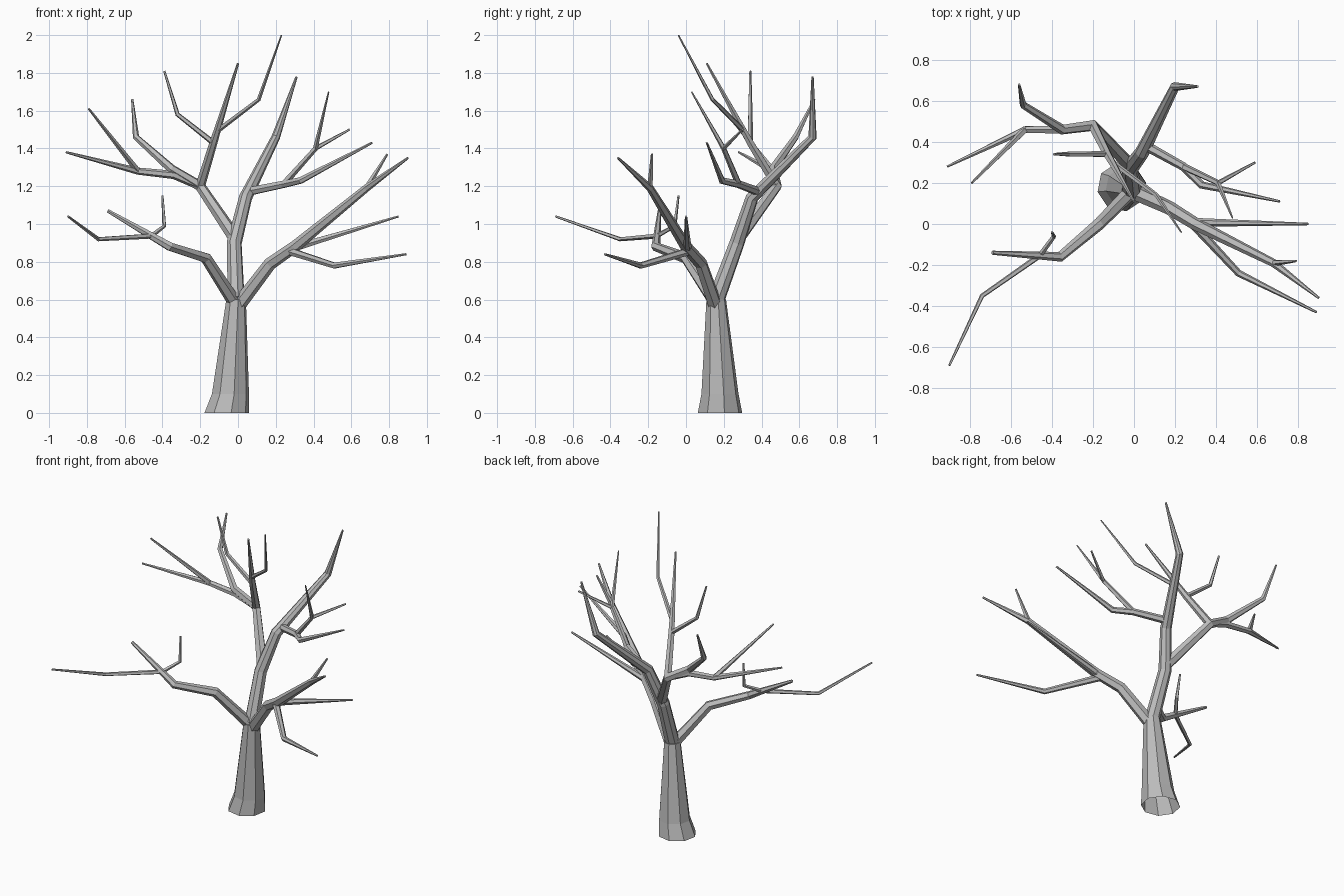
import bpy, bmesh
from math import cos, sin, pi
from mathutils import Vector

cube = bpy.data.objects.get("Cube")
if cube:
    bpy.data.objects.remove(cube, do_unlink=True)

bark = bpy.data.materials.new("grey bark")
bark.use_nodes = True
bark.diffuse_color = (0.5, 0.5, 0.5, 1)
bsdf = bark.node_tree.nodes["Principled BSDF"]
bsdf.inputs["Base Color"].default_value = bark.diffuse_color
bsdf.inputs["Roughness"].default_value = 0.9


def tube(name, points, radii, sides, upright=False):
    """Faceted tube along the points; an upright one has level rings and an open foot."""
    steps = [(b - a).normalized() for a, b in zip(points, points[1:])]
    bm = bmesh.new()
    rings, side, previous = [], None, None
    for i, (point, radius) in enumerate(zip(points, radii)):
        # each ring bisects the two neighbouring segments
        axis = (steps[max(i - 1, 0)] + steps[min(i, len(steps) - 1)]).normalized()
        if upright:
            axis = Vector((0, 0, 1))
        if previous is None:
            side = axis.orthogonal().normalized()
        else:
            side = previous.rotation_difference(axis) @ side
        previous, other = axis, axis.cross(side)
        angles = [2 * pi * (k + 0.25) / sides for k in range(sides)]
        rings.append([bm.verts.new(point + radius * (side * cos(a) + other * sin(a)))
                      for a in angles])
    for low, high in zip(rings, rings[1:]):
        for k in range(sides):
            n = (k + 1) % sides
            bm.faces.new((low[k], low[n], high[n], high[k]))
    if not upright:
        bm.faces.new(rings[0][::-1])
    bm.faces.new(rings[-1])
    mesh = bpy.data.meshes.new(name)
    bm.to_mesh(mesh)
    bm.free()
    mesh.materials.append(bark)
    bpy.context.collection.objects.link(bpy.data.objects.new(name, mesh))
    return points, radii


def branch(name, parent, place, share, *path, tip=0.006):
    """Limb that forks from its parent at a place along it and thins towards its tip."""
    parent_points, parent_radii = parent
    i = min(int(place), len(parent_points) - 2)
    t = place - i
    start = parent_points[i].lerp(parent_points[i + 1], t)
    thick = share * (parent_radii[i] * (1 - t) + parent_radii[i + 1] * t)
    points = [start] + [Vector(p) for p in path]
    # the thinning depends on the length still to go
    lengths = [(b - a).length for a, b in zip(points, points[1:])]
    left = [sum(lengths[k:]) / sum(lengths) for k in range(len(points))]
    radii = [tip + (thick - tip) * f ** 0.6 for f in left]
    sides = 8 if thick > 0.04 else 6 if thick > 0.02 else 5
    return tube(name, points, radii, sides)


# Trunk with flared foot
trunk = tube("trunk", [Vector(p) for p in ((-.06, .18, 0), (-.04, .18, .1), (-.01, .16, .6))],
             (.12, .1, .053), 8, upright=True)

# Central leader
leader = branch("leader", trunk, 2, .87, (-.02, .27, .9), (.04, .35, 1.14),
                (.2, .67, 1.46), (.31, .67, 1.78))

# Rear right crown
rear = branch("rear_branch", leader, 1.1, .9, (-.2, .48, 1.2), (-.35, .46, 1.29),
              (-.54, .58, 1.46), (-.56, .68, 1.66))
rear_side = branch("rear_side_branch", rear, 1.1, .85, (-.34, .46, 1.26),
                   (-.53, .46, 1.28), (-.91, .28, 1.38))
branch("rear_side_twig", rear_side, 2, .9, (-.79, .2, 1.61))
upright = branch("upright_branch", rear, 1, .9, (-.13, .34, 1.43), (0, .11, 1.85))
branch("upright_twig_right", upright, 1, .75, (-.32, .34, 1.58), (-.39, .34, 1.81))
branch("upright_twig_left", upright, 1.15, .75, (.11, .14, 1.66), (.23, -.04, 2), tip=.004)

# Side branch of the leader
side_limb = branch("leader_branch", leader, 2.1, .72, (.24, .28, 1.21),
                   (.33, .19, 1.23), (.71, .11, 1.43))
twig = branch("leader_twig", side_limb, 1, .85, (.41, .2, 1.4), (.48, .03, 1.7), tip=.004)
branch("leader_twig_fork", twig, 1, .9, (.59, .3, 1.5))

# Low branch on the right
low_right = branch("low_right_branch", trunk, 1.95, .66, (-.17, 0, .82),
                   (-.36, -.16, .88), (-.69, -.14, 1.07), tip=.01)
branch("low_right_side_branch", low_right, 2.3, .7, (-.74, -.35, .92), (-.9, -.69, 1.04))
branch("low_right_twig", low_right, 2.3, .65, (-.39, -.06, .99), (-.4, -.04, 1.15))

# Low branch on the left
low_left = branch("low_left_branch", trunk, 1.9, .68, (.17, .08, .79), (.3, 0, .88),
                  (.68, -.19, 1.19), (.9, -.36, 1.35))
branch("low_left_twig", low_left, 3, .8, (.79, -.18, 1.37))
branch("low_left_side_branch", low_left, 1.9, .7, (.85, 0, 1.04))
branch("low_left_front_branch", low_left, 1.75, .7, (.51, -.24, .78), (.89, -.43, .84))
